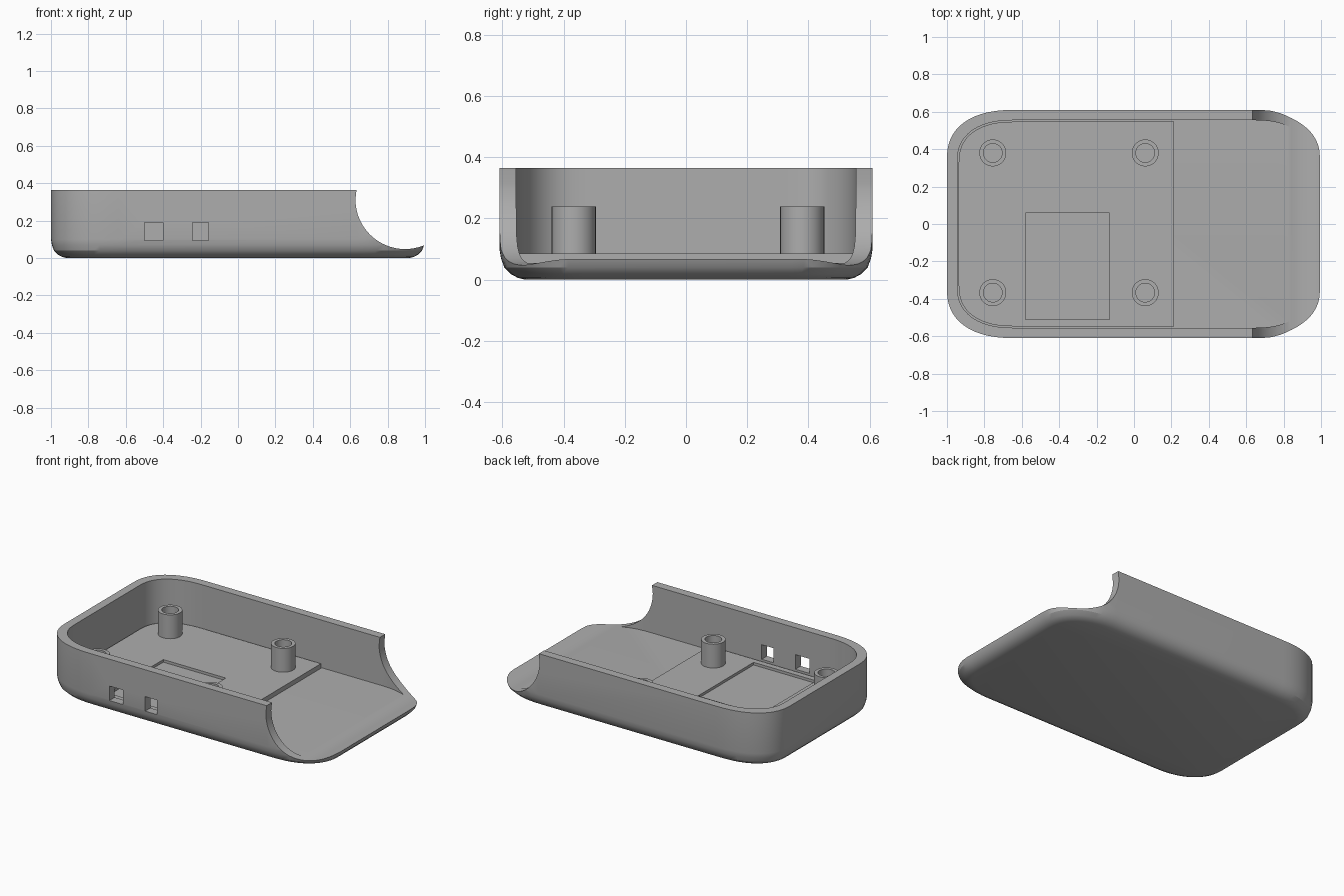
import bpy, bmesh, math

if "Cube" in bpy.data.objects:
    bpy.data.objects.remove(bpy.data.objects["Cube"])

grey = bpy.data.materials.new("mid grey")
grey.use_nodes = True
colour = (0.42, 0.42, 0.42, 1)
grey.diffuse_color = colour
grey.node_tree.nodes["Principled BSDF"].inputs["Base Color"].default_value = colour


def make(name, bm):
    bmesh.ops.recalc_face_normals(bm, faces=bm.faces)
    mesh = bpy.data.meshes.new(name)
    bm.to_mesh(mesh)
    bm.free()
    mesh.materials.append(grey)
    ob = bpy.data.objects.new(name, mesh)
    bpy.context.collection.objects.link(ob)
    return ob


def soft_outline(inset, steps=14, power=2.35):
    """Rounded rectangle with soft elliptical corners."""
    hx, hy = 1 - inset, 0.61 - inset
    rx, ry = 0.36 - inset, 0.26 - inset * 0.7
    pts = []
    for k in range(4):
        sx = 1 if k in (0, 3) else -1
        sy = 1 if k < 2 else -1
        for i in range(steps + 1):
            t = i / steps if k % 2 == 0 else 1 - i / steps
            a = t * math.pi / 2
            c, s = max(math.cos(a), 0), max(math.sin(a), 0)
            pts.append((sx * (hx - rx + rx * c ** (2 / power)),
                        sy * (hy - ry + ry * s ** (2 / power))))
    return pts


def loft(name, levels):
    """Stack outlines given as (height, inset) and cap both ends."""
    bm = bmesh.new()
    rings = [[bm.verts.new((x, y, z)) for x, y in soft_outline(inset)]
             for z, inset in levels]
    n = len(rings[0])
    for low, high in zip(rings, rings[1:]):
        for i in range(n):
            j = (i + 1) % n
            bm.faces.new((low[i], low[j], high[j], high[i]))
    bm.faces.new(rings[0])
    bm.faces.new(rings[-1])
    return make(name, bm)


def box(name, x0, x1, y0, y1, z0, z1):
    bm = bmesh.new()
    bmesh.ops.create_cube(bm, size=1)
    for v in bm.verts:
        v.co = (x1 if v.co.x > 0 else x0, y1 if v.co.y > 0 else y0,
                z1 if v.co.z > 0 else z0)
    return make(name, bm)


def combine(target, cutter, operation="DIFFERENCE"):
    mod = target.modifiers.new("cut", "BOOLEAN")
    mod.operation, mod.solver, mod.object = operation, "EXACT", cutter
    bpy.context.view_layer.objects.active = target
    bpy.ops.object.modifier_apply(modifier=mod.name)
    bpy.data.objects.remove(cutter)


def smooth(ob):
    bpy.ops.object.select_all(action="DESELECT")
    ob.select_set(True)
    bpy.context.view_layer.objects.active = ob
    bpy.ops.object.shade_smooth_by_angle(angle=math.radians(25))


# Shell with rounded underside, hollowed from above
shell = loft("tray_shell", [(0, 0.085), (0.006, 0.06), (0.018, 0.038), (0.04, 0.016),
                            (0.07, 0.005), (0.1, 0), (0.365, 0)])
combine(shell, loft("cavity", [(0.055, 0.055), (0.5, 0.055)]))

# Round scoop across the open end
bm = bmesh.new()
arc = [math.radians(180 + 180 * i / 48) for i in range(49)]
section = [(0.893 + 0.265 * math.cos(a), 0.313 + 0.265 * math.sin(a)) for a in arc]
section += [(1.158, 0.5), (0.64, 0.5), (0.634, 0.37)]
face = bm.faces.new([bm.verts.new((x, -0.8, z)) for x, z in section])
ext = bmesh.ops.extrude_face_region(bm, geom=[face])
for v in ext["geom"]:
    if isinstance(v, bmesh.types.BMVert):
        v.co.y = 0.8
combine(shell, make("scoop", bm))

# Two square ports in the front wall
for x0, x1 in ((-0.5, -0.4), (-0.243, -0.157)):
    combine(shell, box("port", x0, x1, -0.7, -0.45, 0.095, 0.19))
smooth(shell)

# Raised floor platform with a shallow rectangular recess
platform = loft("floor_platform", [(0.045, 0.063), (0.085, 0.063)])
combine(platform, box("trim", 0.215, 1.2, -0.8, 0.8, 0, 0.3))
combine(platform, box("recess", -0.58, -0.13, -0.51, 0.06, 0.068, 0.2))
smooth(platform)

# Hollow mounting posts
for x, side in ((-0.755, "right"), (0.06, "left")):
    for y, end in ((-0.367, "front"), (0.38, "back")):
        bm = bmesh.new()
        rings = [[bm.verts.new((x + r * math.cos(a), y + r * math.sin(a), z))
                  for a in [math.tau * i / 40 for i in range(40)]]
                 for r, z in ((0.072, 0.08), (0.072, 0.24), (0.05, 0.24), (0.05, 0.08))]
        for k in range(4):
            low, high = rings[k], rings[(k + 1) % 4]
            for i in range(40):
                j = (i + 1) % 40
                bm.faces.new((low[i], low[j], high[j], high[i]))
        smooth(make(f"post_{end}_{side}", bm))
